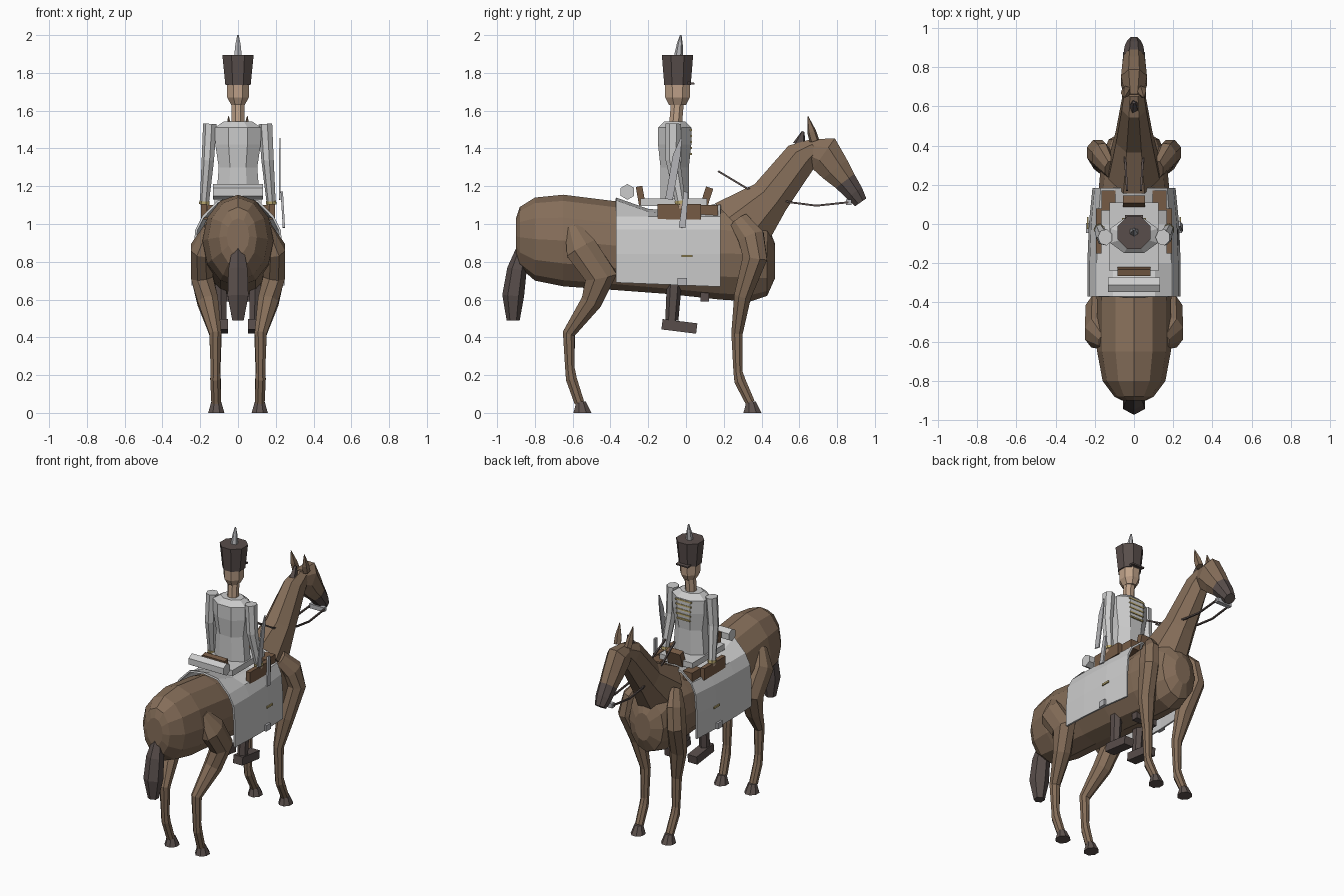
import bpy, bmesh, math
from mathutils import Vector


def mat(name, *rgb):
    m = bpy.data.materials.new(name)
    m.diffuse_color = (*rgb, 1)
    return m


BROWN = mat("horse brown", .235, .155, .10)
DARK = mat("dark grey brown", .098, .075, .070)
HOOF = mat("hoof grey", .115, .088, .080)
LEATHER = mat("leather", .18, .105, .060)
CLOTH = mat("pale cloth", .60, .60, .60)
STEEL = mat("steel", .46, .46, .48)
SKIN = mat("skin", .52, .36, .25)
GOLD = mat("gold", .50, .40, .16)


def finish(name, bm, m):
    bmesh.ops.recalc_face_normals(bm, faces=bm.faces)
    me = bpy.data.meshes.new(name)
    bm.to_mesh(me)
    bm.free()
    me.materials.append(m)
    ob = bpy.data.objects.new(name, me)
    bpy.context.collection.objects.link(ob)
    return ob


def tube(name, m, rings, n=8, axis=None, turn=0.5):
    """Loft through (x, y, z, half width, half depth) stations."""
    bm = bmesh.new()
    pts = [Vector(r[:3]) for r in rings]
    loops = []
    for i, r in enumerate(rings):
        t = Vector(axis) if axis else pts[min(i + 1, len(pts) - 1)] - pts[max(i - 1, 0)]
        t.normalize()
        side = Vector((1, 0, 0)) if abs(t.x) < .9 else Vector((0, 1, 0))
        u = (side - t * t.dot(side)).normalized()
        v = t.cross(u)
        k = 1 / math.cos(math.pi / n) if turn else 1
        loops.append([bm.verts.new(pts[i] + k * (u * r[3] * math.cos(a) + v * r[4] * math.sin(a)))
                      for a in [2 * math.pi * (j + turn) / n for j in range(n)]])
    for a, b in zip(loops, loops[1:]):
        for j in range(n):
            bm.faces.new((a[j], a[(j + 1) % n], b[(j + 1) % n], b[j]))
    bm.faces.new(loops[0])
    bm.faces.new(loops[-1])
    return finish(name, bm, m)


def box(name, m, loc, size, tilt=0):
    bm = bmesh.new()
    bmesh.ops.create_cube(bm, size=1)
    bmesh.ops.scale(bm, vec=size, verts=bm.verts)
    ob = finish(name, bm, m)
    ob.location = loc
    ob.rotation_euler.x = math.radians(tilt)
    return ob


def pair(name, m, rings, n=8):
    for s, label in ((1, "right"), (-1, "left")):
        tube(f"{name}_{label}", m, [(s * r[0], *r[1:]) for r in rings], n)


# Horse barrel: y, top, bottom, half width
barrel = [(-.90, 1.03, .84, .06), (-.88, 1.09, .77, .10), (-.80, 1.14, .70, .16),
          (-.65, 1.155, .67, .188), (-.37, 1.12, .65, .19), (-.10, 1.05, .63, .19),
          (.18, 1.09, .60, .18), (.34, 1.09, .59, .165), (.43, 1.0, .62, .13), (.47, .90, .71, .06)]
tube("horse_body", BROWN, [(0, y, (t + b) / 2, w, (t - b) / 2) for y, t, b, w in barrel],
     12, (0, 1, 0), 0)

# Horse neck, head and muzzle
tube("horse_neck", BROWN, [(0, .28, .98, .13, .18), (0, .445, 1.14, .092, .108),
                           (0, .61, 1.355, .062, .09), (0, .68, 1.405, .05, .05)], 8)
tube("horse_head", BROWN, [(0, .65, 1.39, .045, .06), (0, .73, 1.372, .066, .10),
                           (0, .79, 1.29, .06, .08), (0, .845, 1.225, .052, .06)], 8)
tube("horse_muzzle", DARK, [(0, .842, 1.228, .054, .061), (0, .89, 1.165, .048, .05),
                            (0, .925, 1.115, .034, .036)], 8)
pair("horse_ear", BROWN, [(.04, .68, 1.44, .02, .022), (.045, .665, 1.49, .017, .02),
                          (.05, .645, 1.57, .002, .002)], 5)
tube("forelock", DARK, [(0, .60, 1.42, .02, .03), (0, .62, 1.49, .008, .006)], 5)
tube("horse_tail", DARK, [(0, -.86, .89, .025, .025), (0, -.895, .76, .05, .045),
                          (0, -.915, .62, .055, .05), (0, -.915, .49, .03, .03)], 6)

# Horse legs and hooves
pair("front_leg", BROWN, [(.12, .28, 1.02, .03, .05), (.165, .345, .93, .05, .07),
                          (.185, .365, .82, .055, .065), (.15, .30, .62, .055, .045),
                          (.118, .27, .42, .032, .03), (.118, .275, .22, .025, .024),
                          (.118, .285, .17, .027, .03), (.115, .34, .055, .026, .025)])
pair("hind_leg", BROWN, [(.15, -.60, .98, .03, .04), (.195, -.555, .87, .055, .085),
                         (.19, -.45, .72, .058, .085), (.16, -.50, .59, .055, .055),
                         (.12, -.62, .42, .032, .033), (.12, -.615, .24, .025, .025),
                         (.12, -.607, .18, .027, .029), (.115, -.565, .055, .026, .026)])
for part, y in (("front_hoof", .345), ("hind_hoof", -.555)):
    for s in (1, -1):
        tube(part, HOOF, [(s * .115, y, .06, .026, .025), (s * .115, y + .007, 0, .043, .048)],
             8, (0, 0, -1))

# Saddle blanket draped over the back
bm = bmesh.new()
rows = []
for y, top, w in ((-.37, 1.14, .238), (-.2, 1.08, .238), (0, 1.065, .23), (.183, 1.115, .212)):
    half = [(w, .69 - .04 * (y + .37)), (w, .84), (w * .95, .97), (w * .8, 1.04), (w * .45, top - .015)]
    prof = half + [(0, top)] + [(-x, z) for x, z in reversed(half)]
    rows.append([bm.verts.new((x, y, z)) for x, z in prof])
for a, b in zip(rows, rows[1:]):
    for j in range(len(a) - 1):
        bm.faces.new((a[j], a[j + 1], b[j + 1], b[j]))
blanket = finish("saddle_blanket", bm, CLOTH)
sol = blanket.modifiers.new("thickness", 'SOLIDIFY')
sol.thickness = .012

# Saddle, holsters and bedroll
box("saddle_seat", CLOTH, (0, -.065, 1.115), (.25, .35, .04))
box("saddle_cantle", LEATHER, (0, -.24, 1.15), (.17, .035, .10), 10)
box("saddle_pommel", LEATHER, (0, .11, 1.145), (.11, .04, .10), -18)
tube("bedroll", CLOTH, [(-.132, -.31, 1.17, .036, .036), (.132, -.31, 1.17, .036, .036)], 6)
for s in (1, -1):
    box("saddle_bag", LEATHER, (s * .18, -.035, 1.065), (.03, .23, .08))
    box("saddle_flap", LEATHER, (s * .13, .12, 1.07), (.07, .10, .06))
    box("blanket_badge", GOLD, (s * .236, .005, .83), (.008, .06, .012))
    box("stirrup_iron", STEEL, (s * .235, -.02, .695), (.02, .05, .04))
box("girth_strap", DARK, (0, .10, .625), (.16, .045, .07))

# Reins and bit
pair("rein", DARK, [(.035, .17, 1.28, .005, .005), (.045, .32, 1.19, .005, .005),
                    (.055, .55, 1.115, .005, .005), (.055, .69, 1.097, .005, .005),
                    (.052, .86, 1.115, .005, .005)], 4)
box("bit", STEEL, (0, .862, 1.115), (.11, .03, .03))

# Rider legs and boots
for s in (1, -1):
    tube("rider_leg", DARK, [(s * .09, -.06, .72, .03, .035), (s * .088, -.075, .49, .028, .03)], 6)
    box("boot", DARK, (s * .088, -.035, .458), (.07, .185, .055), -7)

# Rider torso, arms and hands
tube("rider_jacket", CLOTH, [(0, -.06, 1.13, .115, .075), (0, -.06, 1.3, .102, .075),
                             (0, -.06, 1.42, .12, .088), (0, -.06, 1.51, .122, .088),
                             (0, -.06, 1.543, .075, .055)], 8, (0, 0, 1))
pair("rider_arm", CLOTH, [(.147, -.068, 1.53, .034, .038), (.158, -.07, 1.34, .031, .035),
                          (.176, -.03, 1.12, .023, .025)], 7)
pair("cuff", GOLD, [(.176, -.03, 1.122, .026, .028), (.177, -.028, 1.104, .026, .028)], 7)
pair("hand", SKIN, [(.177, -.028, 1.105, .02, .023), (.178, -.02, 1.06, .015, .018)], 6)
for i in range(5):
    box("chest_braid", GOLD, (0, .025, 1.37 + i * .032), (.10 + .005 * i, .012, .010))

# Rider neck, head, hat, visor and plume
tube("rider_neck", SKIN, [(0, -.055, 1.53, .034, .034), (0, -.045, 1.65, .034, .034)], 8)
tube("rider_head", SKIN, [(0, -.045, 1.63, .036, .045), (0, -.045, 1.67, .057, .065),
                          (0, -.045, 1.75, .06, .068)], 8, (0, 0, 1))
tube("hat", DARK, [(0, -.045, 1.735, .067, .07), (0, -.045, 1.895, .083, .083)], 8, (0, 0, 1))
box("hat_visor", DARK, (0, .025, 1.745), (.09, .04, .01), -8)
tube("hat_plume", STEEL, [(0, -.04, 1.89, .02, .02), (0, -.033, 1.95, .014, .014),
                          (0, -.028, 2.0, .004, .004)], 6)

# Sword blade and scabbard on the right
tube("sword_blade", STEEL, [(.222, -.09, 1.13, .004, .02), (.222, -.05, 1.36, .004, .02),
                            (.222, -.025, 1.455, .003, .004)], 4)
tube("scabbard", STEEL, [(.232, 0, 1.17, .006, .012), (.243, -.02, .98, .006, .018)], 4)
